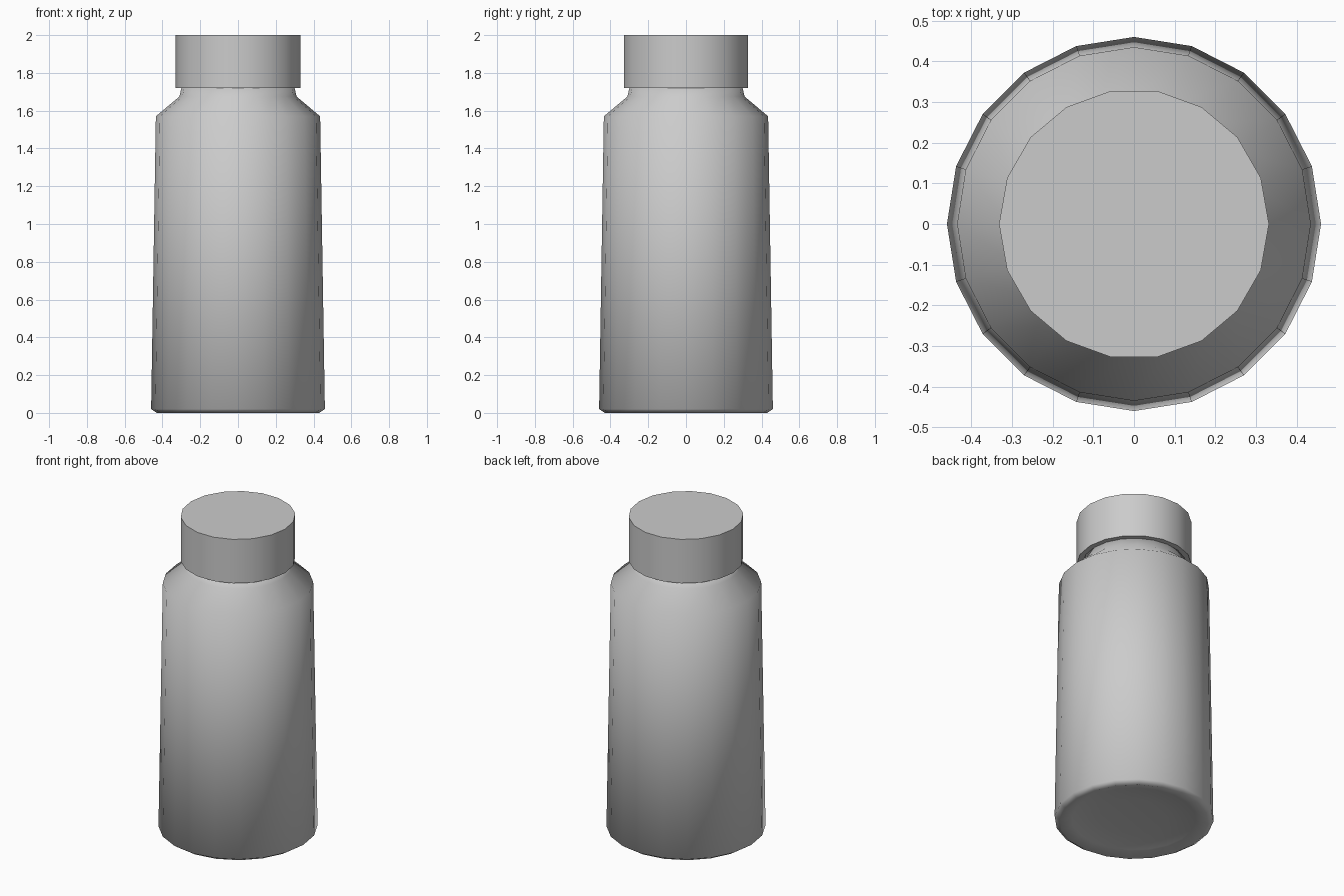
import bpy, bmesh, math

if "Cube" in bpy.data.objects:
    bpy.data.objects.remove(bpy.data.objects["Cube"])


def lathe(name, profile, sides):
    """Revolve (radius, z) points around z and close both ends."""
    bm = bmesh.new()
    rings = []
    for r, z in profile:
        rings.append([bm.verts.new((r * math.cos(math.tau * i / sides),
                                    r * math.sin(math.tau * i / sides), z))
                      for i in range(sides)])
    for a, b in zip(rings, rings[1:]):
        for i in range(sides):
            j = (i + 1) % sides
            bm.faces.new((a[i], a[j], b[j], b[i]))
    bm.faces.new(rings[0][::-1])
    bm.faces.new(rings[-1])
    bmesh.ops.recalc_face_normals(bm, faces=bm.faces)
    mesh = bpy.data.meshes.new(name)
    bm.to_mesh(mesh)
    bm.free()
    obj = bpy.data.objects.new(name, mesh)
    bpy.context.collection.objects.link(obj)
    bpy.ops.object.select_all(action='DESELECT')
    obj.select_set(True)
    bpy.context.view_layer.objects.active = obj
    return obj


# Tapered bottle with a shallow dished base, sloped shoulder and short neck
lathe("bottle_body", [(0.20, 0.035), (0.36, 0.02), (0.43, 0.0), (0.46, 0.02),
                      (0.435, 1.57), (0.31, 1.675), (0.30, 1.72)], 20)
bpy.ops.object.shade_smooth()

# Screw cap overhanging the neck
lathe("cap", [(0.332, 1.72), (0.332, 2.0)], 18)
bpy.ops.object.shade_smooth_by_angle(angle=math.radians(35))
